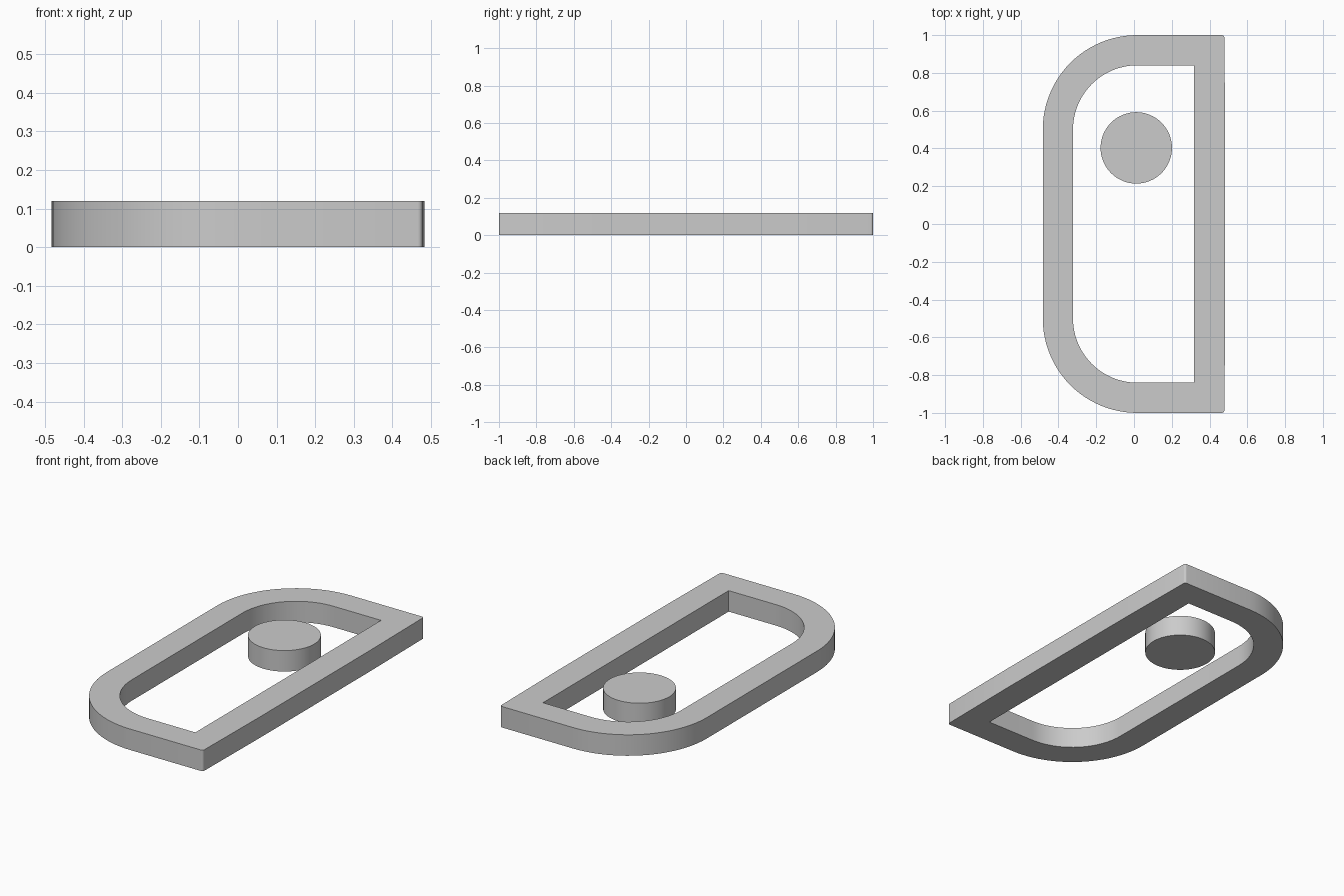
import bpy, bmesh, math

if "Cube" in bpy.data.objects:
    bpy.data.objects.remove(bpy.data.objects["Cube"])

HEIGHT = 0.12
grey = bpy.data.materials.new("plain grey")
grey.diffuse_color = (0.6, 0.6, 0.6, 1)
grey.use_nodes = True
grey.node_tree.nodes["Principled BSDF"].inputs["Base Color"].default_value = grey.diffuse_color


def arc(cx, cy, r, start, end, steps):
    """Points along an arc, angles in degrees."""
    return [(cx + r * math.cos(math.radians(start + (end - start) * i / steps)),
             cy + r * math.sin(math.radians(start + (end - start) * i / steps)))
            for i in range(steps + 1)]


def mirrored(half):
    """Close an upper half outline with its reflection in y."""
    return half + [(x, -y) for x, y in reversed(half)]


def finish(name, bm):
    bmesh.ops.recalc_face_normals(bm, faces=bm.faces)
    mesh = bpy.data.meshes.new(name)
    bm.to_mesh(mesh)
    bm.free()
    mesh.materials.append(grey)
    obj = bpy.data.objects.new(name, mesh)
    bpy.context.collection.objects.link(obj)
    bpy.ops.object.select_all(action='DESELECT')
    obj.select_set(True)
    bpy.context.view_layer.objects.active = obj
    bpy.ops.object.shade_smooth_by_angle(angle=math.radians(30))


# Frame: outer and inner outlines, rounded on the left, square on the right
outer = mirrored([(0.483, 0.5)] + arc(0.466, 0.988, 0.012, 0, 90, 4)
                 + arc(0.017, 0.5, 0.5, 90, 180, 24))
# Inner outline has matching points along the same sides
inner = mirrored([(0.318, 0.5)] + [(0.318, 0.84)] * 5
                 + arc(0.017, 0.5, 0.34, 90, 180, 24))
bm = bmesh.new()
rings = [[bm.verts.new((x, y, z)) for x, y in line]
         for line, z in ((outer, 0), (outer, HEIGHT), (inner, HEIGHT), (inner, 0))]
n = len(outer)
for k in range(4):
    a, b = rings[k], rings[(k + 1) % 4]
    for i in range(n):
        j = (i + 1) % n
        bm.faces.new((a[i], a[j], b[j], b[i]))
bmesh.ops.remove_doubles(bm, verts=bm.verts, dist=0.0001)
finish("frame", bm)

# Round disc inside the frame
bm = bmesh.new()
bottom = bm.faces.new([bm.verts.new((x, y, 0))
                       for x, y in arc(0.012, 0.403, 0.189, 0, 360, 64)[:-1]])
top = bmesh.ops.extrude_face_region(bm, geom=[bottom], use_keep_orig=True)
bmesh.ops.translate(bm, vec=(0, 0, HEIGHT),
                    verts=[v for v in top["geom"] if isinstance(v, bmesh.types.BMVert)])
finish("disc", bm)
